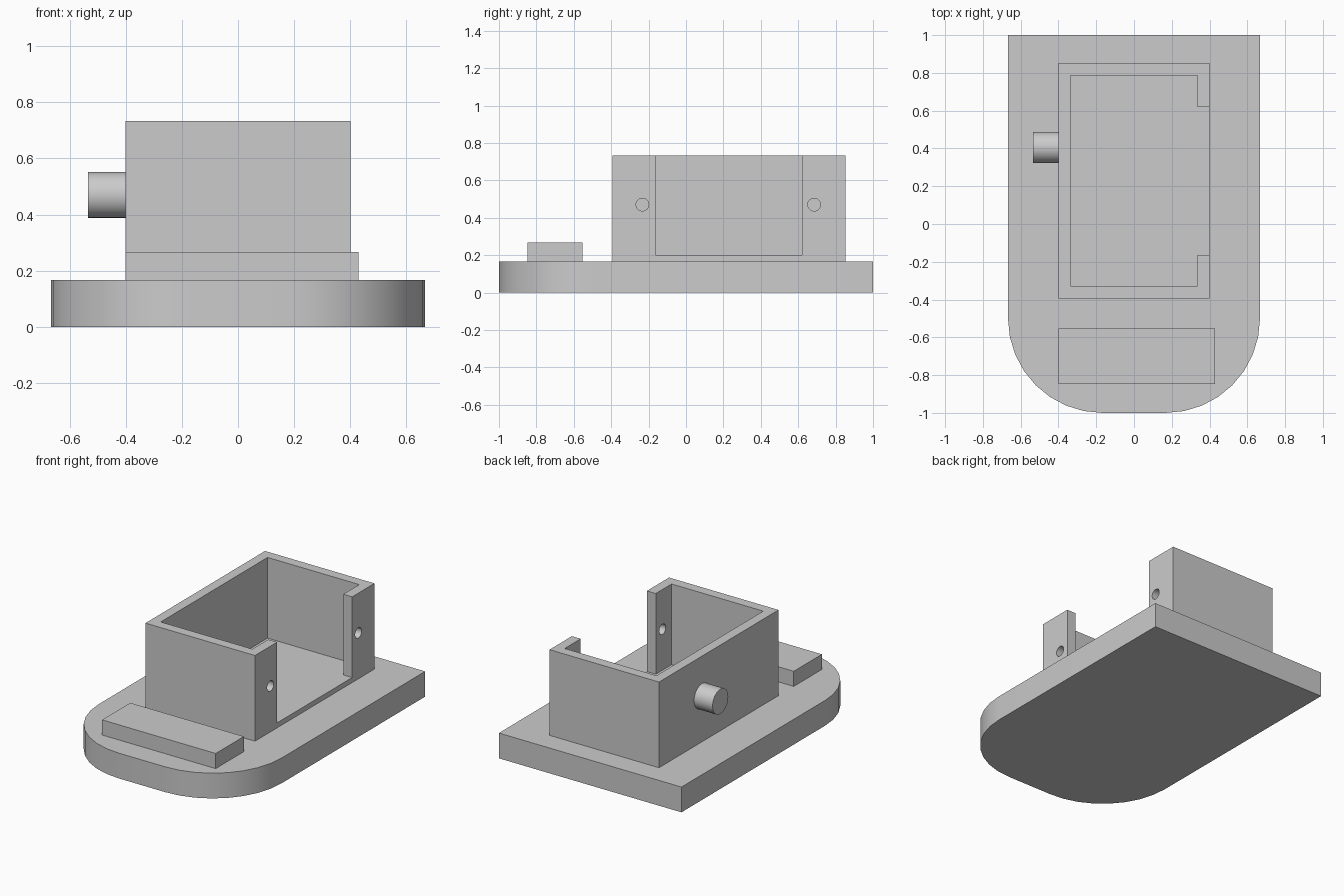
import bpy, bmesh, math
from mathutils import Matrix

cube = bpy.data.objects.get("Cube")
if cube:
    bpy.data.objects.remove(cube, do_unlink=True)

grey = bpy.data.materials.new("plain_grey")
grey.use_nodes = True
grey.diffuse_color = (0.6, 0.6, 0.6, 1)
grey.node_tree.nodes["Principled BSDF"].inputs["Base Color"].default_value = grey.diffuse_color


def finish(name, bm):
    bmesh.ops.recalc_face_normals(bm, faces=bm.faces)
    mesh = bpy.data.meshes.new(name)
    bm.to_mesh(mesh)
    bm.free()
    mesh.materials.append(grey)
    obj = bpy.data.objects.new(name, mesh)
    bpy.context.collection.objects.link(obj)
    return obj


def prism(name, outline, z0, z1):
    """Extrude an xy outline from z0 to z1."""
    bm = bmesh.new()
    face = bm.faces.new([bm.verts.new((x, y, z0)) for x, y in outline])
    top = bmesh.ops.extrude_face_region(bm, geom=[face])["geom"]
    verts = [v for v in top if isinstance(v, bmesh.types.BMVert)]
    bmesh.ops.translate(bm, verts=verts, vec=(0, 0, z1 - z0))
    return finish(name, bm)


def box(name, x0, x1, y0, y1, z0, z1):
    return prism(name, [(x0, y0), (x1, y0), (x1, y1), (x0, y1)], z0, z1)


def rod(name, x0, x1, y, z, radius):
    """Cylinder lying along x."""
    bm = bmesh.new()
    place = Matrix.Translation(((x0 + x1) / 2, y, z)) @ Matrix.Rotation(math.pi / 2, 4, "Y")
    bmesh.ops.create_cone(bm, cap_ends=True, segments=32, radius1=radius,
                          radius2=radius, depth=x1 - x0, matrix=place)
    return finish(name, bm)


def select(obj):
    bpy.ops.object.select_all(action="DESELECT")
    obj.select_set(True)
    bpy.context.view_layer.objects.active = obj


def smooth(obj):
    select(obj)
    bpy.ops.object.shade_smooth_by_angle(angle=math.radians(30))


def cut(obj, cutter):
    cutter.hide_render = True
    mod = obj.modifiers.new("cut", "BOOLEAN")
    mod.operation, mod.solver, mod.object = "DIFFERENCE", "EXACT", cutter
    select(obj)
    bpy.ops.object.modifier_apply(modifier=mod.name)
    bpy.data.objects.remove(cutter, do_unlink=True)


half_w, base_top, radius = 0.667, 0.167, 0.5

# Base plate with two rounded front corners
outline = [(half_w, 1), (-half_w, 1)]
for side, start in ((-1, math.pi), (1, 1.5 * math.pi)):
    for i in range(9):
        a = start + i * math.pi / 16
        outline.append((side * (half_w - radius) + radius * math.cos(a),
                        radius - 1 + radius * math.sin(a)))
smooth(prism("base_plate", outline, 0, base_top))

# Step block at the front
box("front_step", -0.4, 0.43, -0.847, -0.553, base_top, 0.267)

# Open-topped housing with a wide slot in its left wall
housing = box("housing", -0.4, 0.4, -0.394, 0.853, base_top, 0.733)
inner, near, far = 0.335, -0.328, 0.787
slot_near, slot_far, outside = -0.163, 0.62, 0.5
cavity = [(-inner, near), (inner, near), (inner, slot_near), (outside, slot_near),
          (outside, slot_far), (inner, slot_far), (inner, far), (-inner, far)]
cut(housing, prism("cavity_cutter", cavity, 0.2, 1))

# Screw holes in the two lips beside the slot
for y in (-0.233, 0.685):
    cut(housing, rod("hole_cutter", 0.25, outside, y, 0.47, 0.034))
smooth(housing)

# Round peg on the right wall
smooth(rod("side_peg", -0.535, -0.39, 0.405, 0.47, 0.082))
